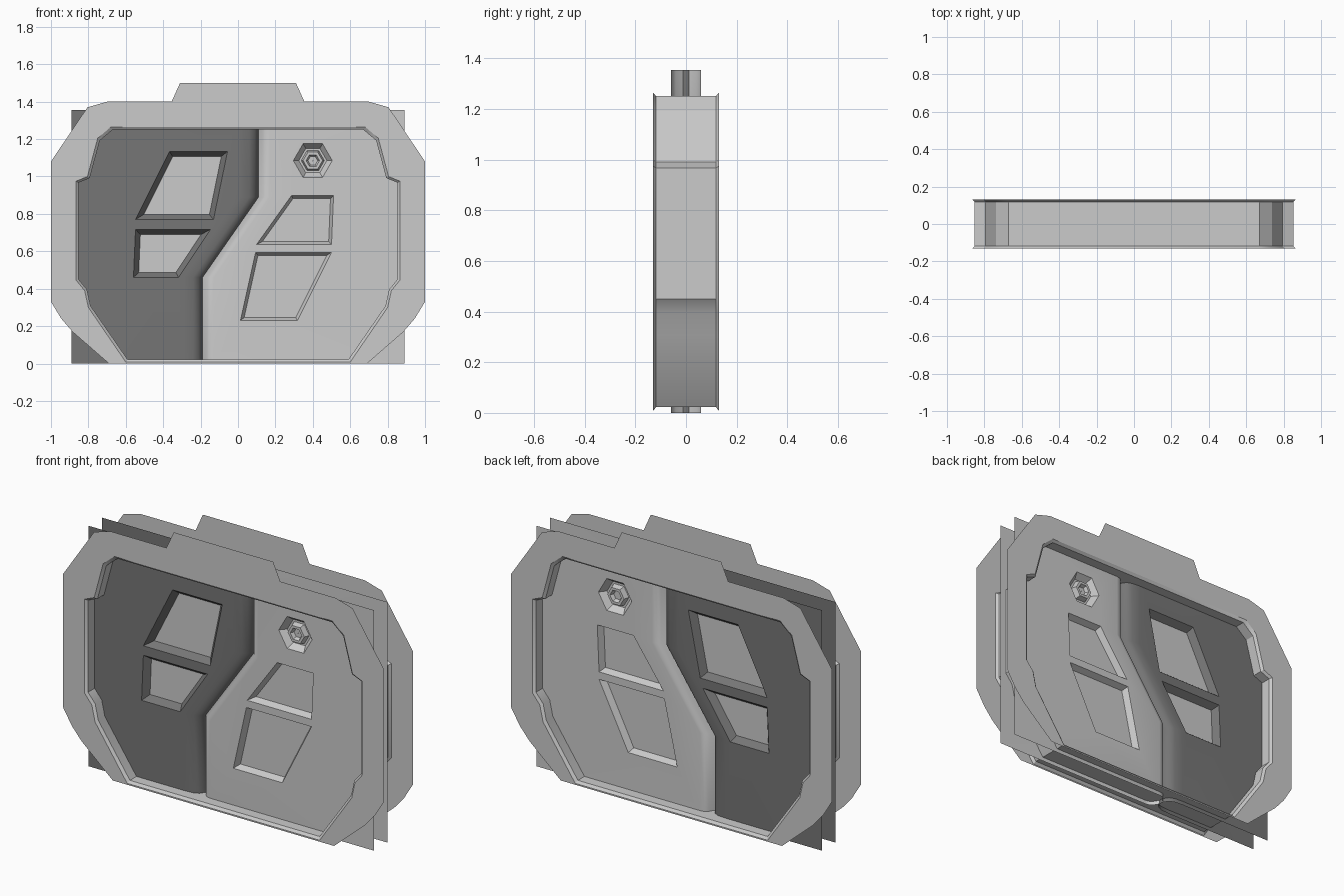
import bpy, bmesh, math

cube = bpy.data.objects.get("Cube")
if cube:
    bpy.data.objects.remove(cube, do_unlink=True)


def material(name, v):
    m = bpy.data.materials.new(name)
    m.use_nodes = True
    m.diffuse_color = (v, v, v, 1)
    m.node_tree.nodes["Principled BSDF"].inputs["Base Color"].default_value = (v, v, v, 1)
    return m


LIGHT = material("light grey", 0.60)
DARK = material("dark grey", 0.18)

FACE_Y = 0.06      # half thickness of the door leaves
FRAME_Y = 0.13     # half depth of the frame


def finish(name, bm, mats, smooth=None):
    """Make an object from the front half and mirror it to the back."""
    bmesh.ops.remove_doubles(bm, verts=bm.verts, dist=0.0005)
    me = bpy.data.meshes.new(name)
    bm.to_mesh(me)
    bm.free()
    for m in mats:
        me.materials.append(m)
    ob = bpy.data.objects.new(name, me)
    bpy.context.collection.objects.link(ob)
    mod = ob.modifiers.new("front to back", 'MIRROR')
    mod.use_axis = (False, True, False)
    mod.merge_threshold = 0.0005
    if smooth:
        bpy.ops.object.select_all(action='DESELECT')
        ob.select_set(True)
        bpy.context.view_layer.objects.active = ob
        bpy.ops.object.shade_smooth_by_angle(angle=math.radians(smooth))
    return ob


def face_front(bm):
    bm.normal_update()
    for f in bm.faces:
        if f.normal.y > 0:
            f.normal_flip()
    bm.normal_update()


def sheet(bm, loops, y):
    """Flat sheet: the first loop is the outline, the others are holes."""
    edges = []
    for loop in loops:
        vs = [bm.verts.new((x, y, z)) for x, z in loop]
        edges += [bm.edges.new((a, b)) for a, b in zip(vs, vs[1:] + vs[:1])]
    bmesh.ops.triangle_fill(bm, use_beauty=True, use_dissolve=False,
                            edges=edges, normal=(0, -1, 0))


def strips(bm, rings, closed=False):
    """Quads between successive point rows."""
    rows = [[bm.verts.new(p) for p in r] for r in rings]
    n = len(rows[0])
    for a, b in zip(rows, rows[1:]):
        for i in range(n if closed else n - 1):
            j = (i + 1) % n
            bm.faces.new((a[i], a[j], b[j], b[i]))


def symmetric(half):
    return half + [(-x, z) for x, z in reversed(half)]


def hexagon(r):
    return [(0.40 + r * math.cos(k * math.pi / 3), 1.085 + r * math.sin(k * math.pi / 3))
            for k in range(6)]


# Frame plates, front and back
outer = symmetric([(0.31, 1.5), (0.355, 1.4), (0.70, 1.4), (0.805, 1.37), (1, 1.08),
                   (1, 0.33), (0.945, 0.24), (0.885, 0.17), (0.69, 0)])
opening = symmetric([(0.68, 1.265), (0.75, 1.205), (0.805, 1.0), (0.865, 0.975),
                     (0.865, 0.445), (0.82, 0.39), (0.80, 0.30), (0.60, 0.008)])
bm = bmesh.new()
sheet(bm, [outer, opening], -FRAME_Y)
face_front(bm)
finish("frame_plates", bm, [LIGHT])

# Lining of the opening, flared at the plates
inner = [(x * 0.985, 0.64 + (z - 0.64) * 0.977) for x, z in opening]
bm = bmesh.new()
strips(bm, [[(x, y, z) for x, z in ring] for ring, y in
            ((opening, -FRAME_Y), (inner, -0.118), (inner, 0))], closed=True)
bm.normal_update()
for f in bm.faces:
    c = f.calc_center_median()
    if f.normal.x * c.x + f.normal.z * (c.z - 0.64) > 0:
        f.normal_flip()
finish("frame_lining", bm, [LIGHT], 30)

# Door leaves meeting on a cranked seam
seam = [(0.11, 1.355), (0.11, 0.89), (-0.19, 0.46), (-0.19, 0)]


def leaf(name, side, profile, windows, inset, mats, holes=()):
    bm = bmesh.new()
    edge = [(x + profile[0][0], z) for x, z in seam]
    sheet(bm, [edge + [(side * 0.89, 0), (side * 0.89, 1.355)]] + windows + list(holes), -FACE_Y)
    # rounded edge running into the seam groove
    strips(bm, [[(x + dx, -y, z) for x, z in seam] for dx, y in profile])
    # recessed windows
    panes = [bm.faces.new([bm.verts.new((x, -FACE_Y, z)) for x, z in w]) for w in windows]
    face_front(bm)
    bmesh.ops.inset_individual(bm, faces=panes, thickness=inset, depth=-0.035,
                               use_even_offset=True)
    for p in panes:
        p.material_index = len(mats) - 1
    # seam wall between the two groove bottoms
    strips(bm, [[(x, y, z) for x, z in seam] for y in (-0.012, 0)])
    finish(name, bm, mats, 40)


leaf("dark_door_leaf", -1,
     [(-0.10, 0.06), (-0.05, 0.056), (-0.02, 0.043), (0, 0.012)],
     [[(-0.548, 0.77), (-0.366, 1.134), (-0.056, 1.134), (-0.131, 0.77)],
      [(-0.548, 0.717), (-0.147, 0.717), (-0.318, 0.46), (-0.559, 0.46)]],
     0.027, [DARK, LIGHT])
leaf("light_door_leaf", 1,
     [(0.06, 0.06), (0.035, 0.056), (0.018, 0.04), (0, 0.012)],
     [[(0.099, 0.636), (0.286, 0.898), (0.511, 0.898), (0.50, 0.636)],
      [(0.013, 0.23), (0.094, 0.594), (0.50, 0.594), (0.318, 0.23)]],
     0.016, [LIGHT], [hexagon(0.104)])

# Hexagonal bolt set in a recess of the light leaf
bolt = [(0.104, 0.06), (0.075, 0.025), (0.062, 0.025), (0.052, 0.055),
        (0.036, 0.055), (0.026, 0.035), (0.001, 0.035)]
bm = bmesh.new()
strips(bm, [[(x, -y, z) for x, z in hexagon(r)] for r, y in bolt], closed=True)
face_front(bm)
finish("hex_bolts", bm, [LIGHT])
